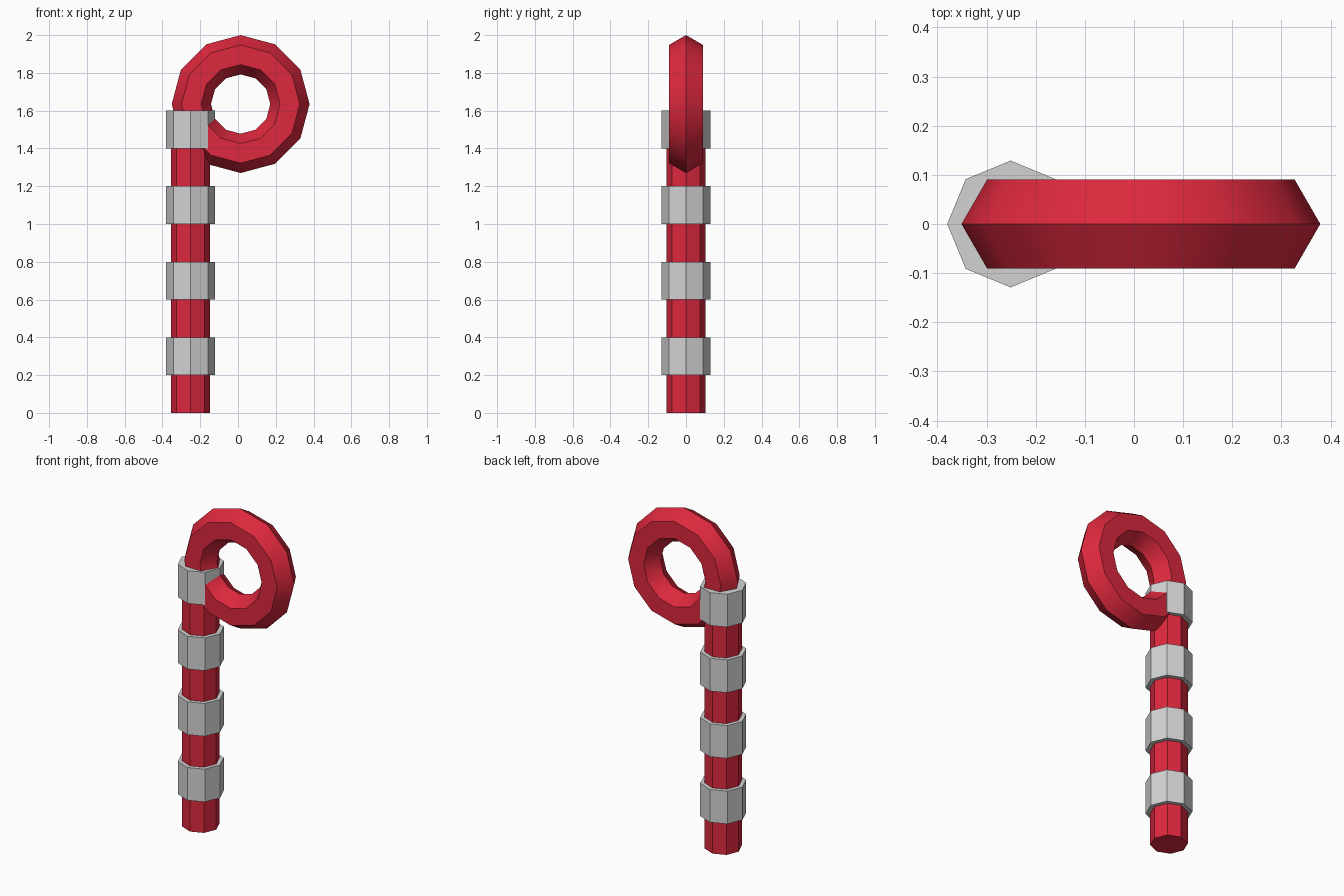
import bpy
from math import radians

cube = bpy.data.objects.get("Cube")
if cube:
    bpy.data.objects.remove(cube, do_unlink=True)


def make_material(name, colour):
    mat = bpy.data.materials.new(name)
    mat.use_nodes = True
    mat.diffuse_color = colour
    mat.node_tree.nodes["Principled BSDF"].inputs["Base Color"].default_value = colour
    return mat


red = make_material("red", (0.72, 0.021, 0.047, 1))
grey = make_material("light grey", (0.65, 0.65, 0.65, 1))

RING_RADIUS = 0.261
TUBE_RADIUS = 0.104
RING_X = 0.014
SHAFT_X = RING_X - RING_RADIUS - 0.004


def octagon_prism(name, radius, bottom, top, mat):
    bpy.ops.mesh.primitive_cylinder_add(
        vertices=8, radius=radius, depth=top - bottom,
        location=(SHAFT_X, 0, (bottom + top) / 2))
    obj = bpy.context.object
    obj.name = name
    obj.data.materials.append(mat)
    return obj


# Shaft, ending hidden inside the top band
octagon_prism("shaft", TUBE_RADIUS, 0, 1.5, red)

# Evenly spaced bands around the shaft
for i in range(4):
    bottom = 0.2 + 0.4 * i
    octagon_prism(f"band_{i + 1}", 0.129, bottom, bottom + 0.2, grey)

# Upright ring handle with a six-sided section
bpy.ops.mesh.primitive_torus_add(
    major_segments=12, minor_segments=6,
    major_radius=RING_RADIUS, minor_radius=TUBE_RADIUS,
    location=(RING_X, 0, 2 - RING_RADIUS - TUBE_RADIUS),
    rotation=(radians(90), 0, 0))
ring = bpy.context.object
ring.name = "ring_handle"
ring.data.materials.append(red)
bpy.ops.object.shade_smooth_by_angle(angle=radians(35))
